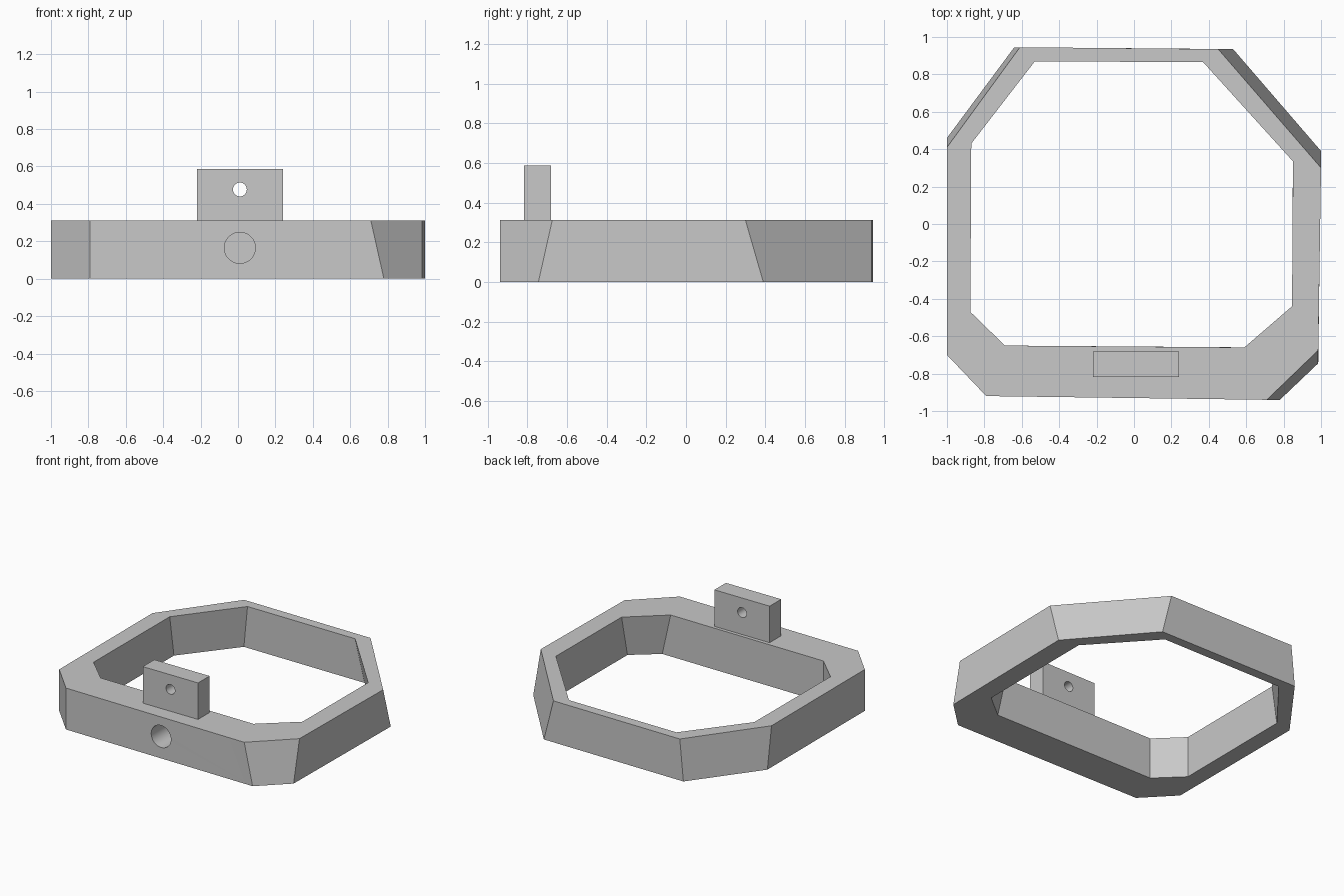
import bpy
import bmesh
from math import radians

default_cube = bpy.data.objects.get("Cube")
if default_cube:
    bpy.data.objects.remove(default_cube, do_unlink=True)

# Single plain grey finish
grey = bpy.data.materials.new("plain_grey")
grey.use_nodes = True
colour = (0.58, 0.58, 0.58, 1.0)
grey.diffuse_color = colour
grey.node_tree.nodes["Principled BSDF"].inputs["Base Color"].default_value = colour

RING_TOP = 0.312
TAB_TOP = 0.587
CENTRE_X = 0.01


def finish(name, bm):
    """Turn a bmesh into a named grey object."""
    bmesh.ops.recalc_face_normals(bm, faces=bm.faces[:])
    mesh = bpy.data.meshes.new(name)
    bm.to_mesh(mesh)
    bm.free()
    mesh.materials.append(grey)
    obj = bpy.data.objects.new(name, mesh)
    bpy.context.collection.objects.link(obj)
    return obj


def drill(obj, z, radius, y_start, y_end):
    """Cut a round bore along y."""
    bpy.ops.mesh.primitive_cylinder_add(
        vertices=48, radius=radius, depth=y_end - y_start,
        location=(CENTRE_X, (y_start + y_end) / 2, z),
        rotation=(radians(90), 0, 0))
    cutter = bpy.context.object
    cutter.name = "bore_cutter"
    cutter.hide_render = True
    cutter.data.materials.append(grey)
    cut = obj.modifiers.new("bore", "BOOLEAN")
    cut.operation = "DIFFERENCE"
    cut.solver = "EXACT"
    cut.object = cutter
    bpy.ops.object.select_all(action="DESELECT")
    bpy.context.view_layer.objects.active = obj
    obj.select_set(True)
    bpy.ops.object.modifier_apply(modifier=cut.name)
    bpy.data.objects.remove(cutter, do_unlink=True)
    bpy.ops.object.shade_smooth_by_angle(angle=radians(20))


# Corner cuts at floor level: point on the side wall, point on the end wall.
# Order: back left of plan, back right, front right, front left.
outer = [((-1, 0.46), (-0.64, 0.945)), ((1, 0.39), (0.53, 0.935)),
         ((0.985, -0.745), (0.78, -0.94)), ((-1, -0.7), (-0.79, -0.92))]
inner = [((-0.87, 0.48), (-0.56, 0.87)), ((0.85, 0.425), (0.45, 0.865)),
         ((0.845, -0.51), (0.66, -0.66)), ((-0.875, -0.47), (-0.69, -0.65))]
# How far each leaning corner cut slides along its walls by the top (x, y)
slides = [(0.03, -0.05), (-0.08, -0.09), (-0.07, 0.07), (0, 0)]


def outline(bm, corners, z, lean):
    """Closed octagon of vertices, with the corner cuts leaning inwards."""
    loop = []
    for i, ((side, end), (dx, dy)) in enumerate(zip(corners, slides)):
        pair = [(side[0], side[1] + dy * lean, z),
                (end[0] + dx * lean, end[1], z)]
        loop += pair if i % 2 == 0 else pair[::-1]
    return [bm.verts.new(co) for co in loop]


def bridge(bm, a, b):
    for i in range(len(a)):
        j = (i + 1) % len(a)
        bm.faces.new((a[i], a[j], b[j], b[i]))


# Octagonal frame with leaning corner cuts
bm = bmesh.new()
out_low = outline(bm, outer, 0, 0)
out_high = outline(bm, outer, RING_TOP, 1)
in_high = outline(bm, inner, RING_TOP, 1)
in_low = outline(bm, inner, 0, 0)
loops = [out_low, out_high, in_high, in_low]
for k, loop in enumerate(loops):
    bridge(bm, loop, loops[(k + 1) % len(loops)])
frame = finish("frame", bm)

# Blind socket in the front wall
drill(frame, 0.165, 0.083, -1.1, -0.74)

# Upright tab with a through hole
bm = bmesh.new()
bmesh.ops.create_cube(bm, size=1)
bmesh.ops.scale(bm, vec=(0.46, 0.137, TAB_TOP - RING_TOP), verts=bm.verts)
bmesh.ops.translate(bm, vec=(CENTRE_X, -0.75, (TAB_TOP + RING_TOP) / 2),
                    verts=bm.verts)
tab = finish("tab", bm)
drill(tab, 0.477, 0.037, -1, -0.5)
